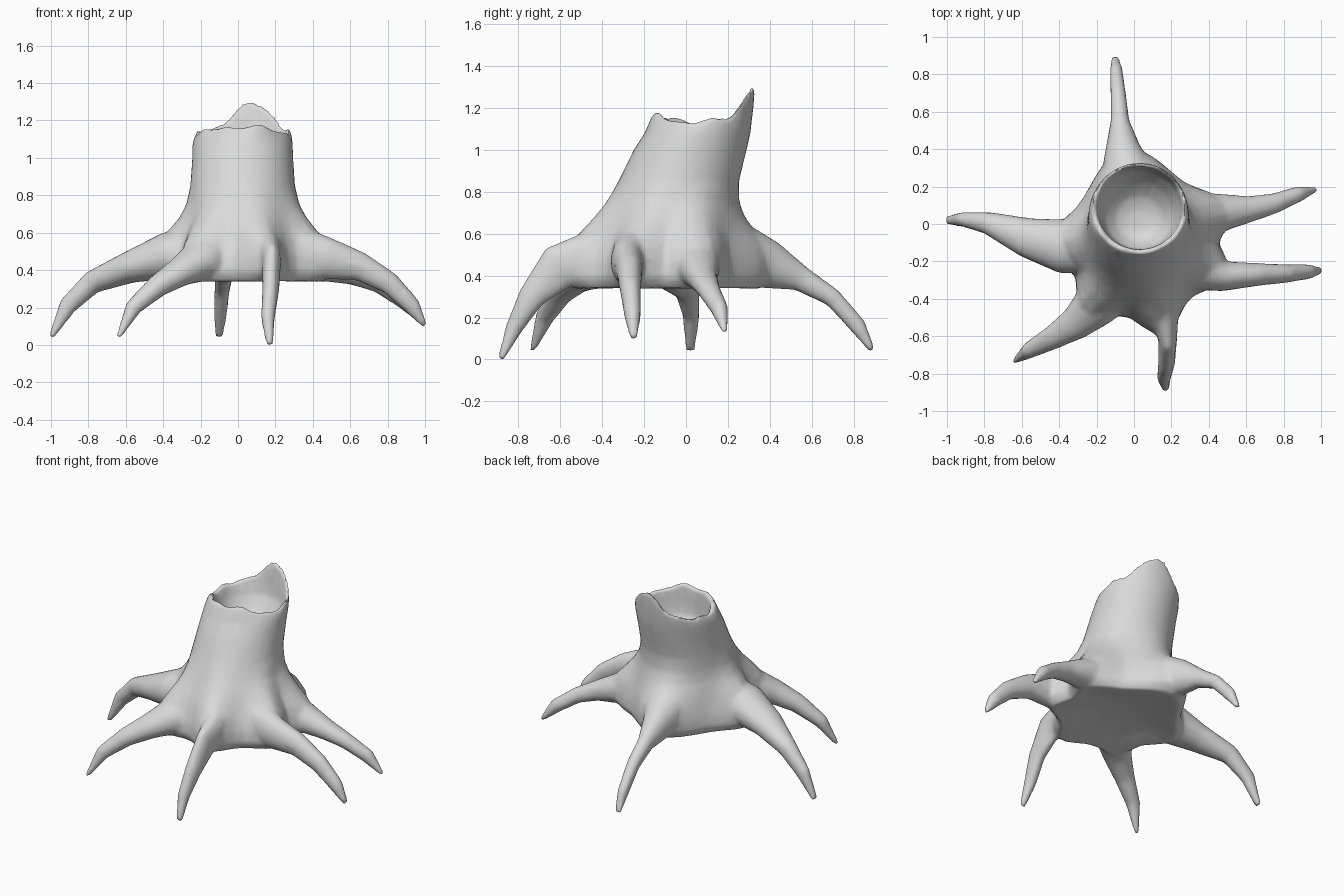
import bpy, bmesh, math
from mathutils import Vector

cube = bpy.data.objects.get("Cube")
if cube:
    bpy.data.objects.remove(cube, do_unlink=True)

bark = bpy.data.materials.new("grey_bark")
bark.use_nodes = True
grey = (0.7, 0.7, 0.7, 1)
bark.diffuse_color = grey
bark.node_tree.nodes["Principled BSDF"].inputs["Base Color"].default_value = grey

SIDES = 40
ANGLES = [math.tau * i / SIDES for i in range(SIDES)]
# Direction of each root in degrees, and how widely the skirt spreads towards it
ROOT_SPREAD = {22: .34, 100: .45, 180: .32, 231: .28, 284: .28, 340: .28}
bm = bmesh.new()


def loft(rings):
    """Closed skin through a list of equally sized rings."""
    rows = [[bm.verts.new(p) for p in ring] for ring in rings]
    n = len(rows[0])
    faces = [bm.faces.new((a[i], a[(i + 1) % n], b[(i + 1) % n], b[i]))
             for a, b in zip(rows, rows[1:]) for i in range(n)]
    faces += [bm.faces.new(rows[0][::-1]), bm.faces.new(rows[-1])]
    bmesh.ops.recalc_face_normals(bm, faces=faces)


def flare(a):
    """1 towards a root, fading to 0 between roots."""
    return max(math.exp(-(math.remainder(a - math.radians(d), math.tau) / w) ** 2)
               for d, w in ROOT_SPREAD.items())


def oval(x, y, z, rx, ry, bulge=0):
    return [Vector((x + (rx + bulge * flare(a)) * math.cos(a),
                    y + (ry + bulge * flare(a)) * math.sin(a), z)) for a in ANGLES]


def root(points):
    """Tapered tube; each point is x, y, z, half width, half height."""
    centres = [Vector(p[:3]) for p in points]
    rings = []
    for i, c in enumerate(centres):
        along = centres[min(i + 1, len(centres) - 1)] - centres[max(i - 1, 0)]
        turn = along.to_track_quat('Z', 'Y')
        w, h = points[i][3:]
        rings.append([c + turn @ Vector((w * math.cos(a), h * math.sin(a), 0)) for a in ANGLES])
    loft(rings)


# Trunk: shallow dome underneath, flared skirt, leaning wall, ragged rim, hollow bowl
outer = [oval(*r) for r in (
    (.04, -.10, .385, .12, .12), (.04, -.10, .365, .25, .25, .03),
    (.04, -.10, .335, .36, .37, .08), (.04, -.10, .39, .385, .395, .11),
    (.04, -.10, .47, .375, .385, .125), (.04, -.095, .54, .355, .365, .12),
    (.035, -.09, .61, .332, .348, .08), (.035, -.08, .68, .31, .327, .04),
    (.03, -.065, .75, .293, .307, .015), (.025, -.035, .85, .28, .288),
    (.025, .02, 1.0, .27, .27), (.025, .055, 1.08, .268, .253))]
rim_out = oval(.028, .085, 0, .255, .246)
rim_in = oval(.03, .087, 0, .23, .222)
for a, p, q in zip(ANGLES, rim_out, rim_in):
    ragged = .009 * math.sin(5 * a + 1) + .008 * math.sin(9 * a)
    p.z = 1.14 + .035 * max(0, -math.sin(a)) ** 3 + .155 * max(0, math.sin(a + .2)) ** 4 + ragged
    q.z = p.z - .005
bowl = [oval(.03, .075, 1.07, .22, .212), oval(.025, .045, .97, .185, .18),
        oval(.025, .03, .90, .125, .12), oval(.025, .02, .875, .06, .06)]
loft(outer + [rim_out, rim_in] + bowl)

# Six roots, each from the tip inward: left, front left, front, two right, back
root([(-1.0, .02, .04, .025, .015), (-.91, .025, .21, .04, .05), (-.78, .005, .335, .06, .062),
      (-.58, -.07, .415, .105, .085), (-.38, -.12, .475, .145, .125), (-.15, -.12, .53, .14, .13)])
root([(-.64, -.735, .04, .015, .015), (-.56, -.675, .20, .045, .045), (-.43, -.605, .315, .065, .06),
      (-.31, -.53, .39, .09, .078), (-.2, -.43, .45, .125, .11), (-.05, -.25, .52, .13, .12)])
root([(.17, -.885, 0, .022, .015), (.16, -.82, .15, .038, .042), (.175, -.74, .295, .045, .065),
      (.18, -.61, .44, .05, .11), (.16, -.47, .475, .08, .13), (.1, -.25, .54, .13, .13)])
root([(1.0, -.25, .10, .02, .015), (.93, -.255, .21, .04, .047), (.81, -.265, .33, .05, .06),
      (.65, -.27, .42, .062, .078), (.48, -.28, .46, .08, .112), (.25, -.22, .53, .13, .13)])
root([(.975, .185, .13, .015, .015), (.88, .16, .24, .042, .045), (.75, .11, .33, .055, .05),
      (.62, .08, .385, .07, .065), (.45, .06, .44, .105, .10), (.2, 0, .52, .13, .13)])
root([(-.1, .89, .04, .022, .015), (-.095, .82, .16, .035, .042), (-.085, .7, .295, .042, .045),
      (-.075, .55, .385, .05, .062), (-.06, .4, .45, .095, .115), (-.02, .2, .52, .17, .16)])

mesh = bpy.data.meshes.new("tree_stump")
bm.to_mesh(mesh)
bm.free()
stump = bpy.data.objects.new("tree_stump", mesh)
bpy.context.collection.objects.link(stump)
mesh.materials.append(bark)

# Fuse trunk and roots, soften the joints, thin the mesh
fuse = stump.modifiers.new("fuse", 'REMESH')
fuse.mode = 'VOXEL'
fuse.voxel_size = .011
soften = stump.modifiers.new("soften", 'SMOOTH')
soften.factor = .5
soften.iterations = 16
thin = stump.modifiers.new("thin", 'DECIMATE')
thin.ratio = .1

bpy.ops.object.select_all(action='DESELECT')
stump.select_set(True)
bpy.context.view_layer.objects.active = stump
bpy.ops.object.convert(target='MESH')
bpy.ops.object.shade_smooth_by_angle(angle=math.radians(45))
